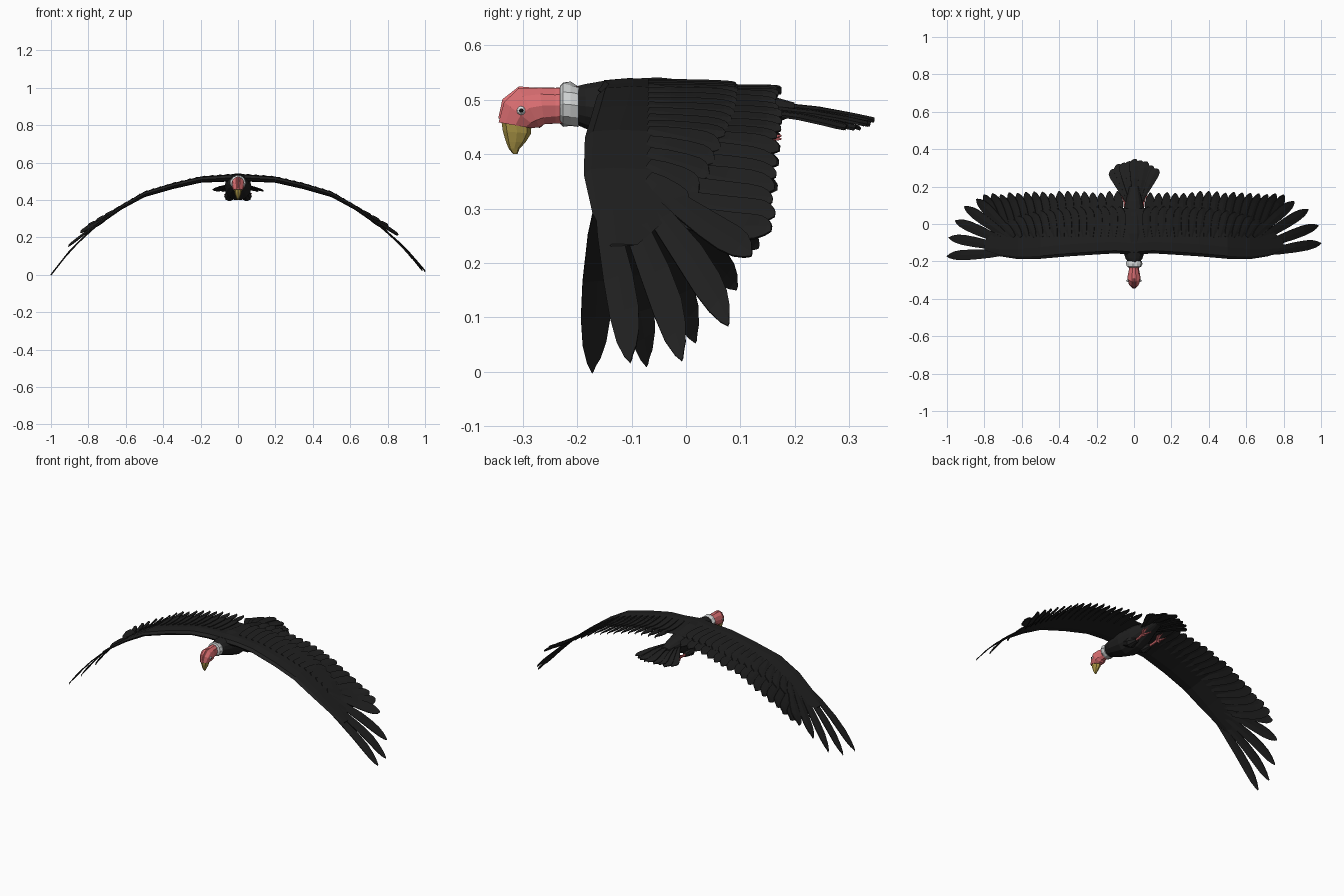
import bpy, bmesh, math, random
from mathutils import Vector, Matrix

if "Cube" in bpy.data.objects:
    bpy.data.objects.remove(bpy.data.objects["Cube"])

random.seed(4)


def material(name, rgb):
    m = bpy.data.materials.new(name)
    m.diffuse_color = (*rgb, 1)
    m.use_nodes = True
    m.node_tree.nodes["Principled BSDF"].inputs["Base Color"].default_value = m.diffuse_color
    return m


BLACK = material("feather_black", (0.014, 0.014, 0.014))
PINK = material("skin_pink", (0.72, 0.16, 0.17))
OCHRE = material("beak_ochre", (0.40, 0.30, 0.06))
GREY = material("collar_grey", (0.62, 0.64, 0.64))
WHITE = material("eye_white", (0.85, 0.85, 0.85))
DARK = material("pupil_dark", (0.01, 0.01, 0.01))


def finish(name, bm, mat, thickness=0):
    bmesh.ops.recalc_face_normals(bm, faces=bm.faces[:])
    me = bpy.data.meshes.new(name)
    bm.to_mesh(me)
    bm.free()
    me.materials.append(mat)
    ob = bpy.data.objects.new(name, me)
    bpy.context.collection.objects.link(ob)
    if thickness:
        mod = ob.modifiers.new("thickness", 'SOLIDIFY')
        mod.thickness = thickness
        mod.offset = 0
    return ob


def skin(bm, rings):
    """Join closed rings of points into a capped tube."""
    rows = [[bm.verts.new(p) for p in r] for r in rings]
    n = len(rows[0])
    for a, b in zip(rows, rows[1:]):
        for i in range(n):
            j = (i + 1) % n
            bm.faces.new((a[i], a[j], b[j], b[i]))
    bm.faces.new(rows[0])
    bm.faces.new(rows[-1])


def loft(bm, sections, n=10, x0=0, jitter=0):
    """Sections: y, z, half width, half height, tilt in degrees."""
    rings = []
    for y, z, rx, r, tilt in sections:
        a = math.radians(tilt)
        ring = []
        for i in range(n):
            t = 2 * math.pi * i / n
            k = 1 + random.uniform(-jitter, jitter)
            u = r * k * math.sin(t)
            ring.append((x0 + rx * k * math.cos(t), y - u * math.sin(a), z + u * math.cos(a)))
        rings.append(ring)
    skin(bm, rings)


def limb(bm, points, radii, n=6):
    """Tapered tube through a list of points."""
    pts = [Vector(p) for p in points]
    rings = []
    for i, p in enumerate(pts):
        d = pts[min(i + 1, len(pts) - 1)] - pts[max(i - 1, 0)]
        q = d.to_track_quat('Z', 'Y')
        rings.append([p + q @ Vector((radii[i] * math.cos(k * math.tau / n),
                                      radii[i] * math.sin(k * math.tau / n), 0)) for k in range(n)])
    skin(bm, rings)


def lerp(table, x, col=1):
    for a, b in zip(table, table[1:]):
        if x <= b[0]:
            break
    t = (x - a[0]) / (b[0] - a[0])
    return a[col] + (b[col] - a[col]) * t


QUILL = [(0, .45), (.25, .8), (.55, 1), (.75, 1), (.88, .8), (.96, .45), (1, .12)]
FAN = [(0, .3), (.3, .4), (.6, .75), (.85, 1), (.95, .9), (1, .45)]


def feather(bm, root, tip, width, height, shape=QUILL, tilt=0.004):
    """Flat vane from root to tip in plan; height(x, y, t) gives z."""
    r, e = Vector(root), Vector(tip)
    side = Vector((-(e - r).y, (e - r).x)).normalized() * width / 2
    rows = []
    for t, w in shape:
        row = []
        for k in (-1, 0, 1):
            p = r.lerp(e, t - (0.02 if k > 0 and t > .8 else 0)) + side * w * k
            row.append(bm.verts.new((p.x, p.y, height(p.x, p.y, t) + tilt * k + (.002 if k == 0 else 0))))
        rows.append(row)
    for a, b in zip(rows, rows[1:]):
        for k in (0, 1):
            bm.faces.new((a[k], a[k + 1], b[k + 1], b[k]))


# Wing: height of the top surface, then span station, leading edge, trailing edge, thickness
ARCH = [(0, .54), (.2, .525), (.35, .49), (.5, .445), (.62, .375), (.72, .30),
        (.8, .235), (.9, .135), (1.0, .008)]
PLAN = [(0, -.165, .08, .04), (.1, -.157, .09, .036), (.2, -.163, .09, .033), (.35, -.173, .085, .032),
        (.5, -.186, .065, .03), (.62, -.188, .035, .025), (.72, -.172, -.02, .018), (.8, -.14, -.09, .006)]
CHORD = [(0, -.5), (.06, -.1), (.25, 0), (.6, -.15), (1, -.35), (.6, -.6), (.25, -1), (.06, -.9)]
# Long outer feathers: tip x, tip y, lift above the arch
TIPS = {1: [(.855, .122, .045), (.93, .08, .0), (.985, -.005, .005), (1.0, -.10, .02)],
        -1: [(.84, .135, .045), (.905, .095, .035), (.955, .02, .0), (.99, -.07, .0), (1.0, -.17, .0)]}

for s, label in ((1, "right"), (-1, "left")):
    # solid arm of the wing
    bm = bmesh.new()
    skin(bm, [[(s * x, le + (tr - le) * c, lerp(ARCH, x) + th * h) for c, h in CHORD]
              for x, le, tr, th in PLAN])
    finish(label + "_wing_arm", bm, BLACK)

    # inner flight feathers
    bm = bmesh.new()
    for i in range(17):
        xt = .085 + .715 * i / 16
        lift = .045 * max(0, (xt - .6) / .2)
        yt = (.172 if xt < .65 else .172 - .12 * (xt - .65)) + random.uniform(-.008, .006)
        root = (xt - .15 * xt ** 2, -.04)
        feather(bm, root, (xt, yt), .05,
                lambda x, y, t: lerp(ARCH, x) - .014 + lift * t * t, tilt=.005)
    # long outer feathers fanned around the wrist
    tips = TIPS[s]
    for i, (xt, yt, lift) in enumerate(tips):
        f = i / (len(tips) - 1)
        root = (.66 + .03 * f, -.05 - .105 * f)
        feather(bm, root, (xt, yt), .054,
                lambda x, y, t: lerp(ARCH, x) - .008 + lift * t * t, tilt=.003)
    # covert row over the quills
    for i in range(16):
        x = .07 + .62 * i / 15
        feather(bm, (x - .1 * x * x, -.07), (x + .03 * x, lerp(PLAN, x, 2) + .005), .052,
                lambda px, py, t: lerp(ARCH, px) - .003 - .004 * t)
    bmesh.ops.scale(bm, vec=(s, 1, 1), verts=bm.verts[:])
    finish(label + "_flight_feathers", bm, BLACK, .004)

    # thigh, shank and toes tucked back under the tail
    bm = bmesh.new()
    limb(bm, [(s * .04, -.02, .44), (s * .046, .03, .42), (s * .046, .08, .415)], [.02, .028, .012], 8)
    finish(label + "_thigh", bm, BLACK)
    bm = bmesh.new()
    limb(bm, [(s * .046, .06, .417), (s * .048, .10, .418), (s * .05, .13, .425)], [.008, .007, .009])
    for dx, dz in ((-.022, .0), (0, .012), (.022, .004)):
        limb(bm, [(s * .05, .125, .425), (s * .05 + dx * .7, .15, .428 + dz),
                  (s * .05 + dx, .175, .428 + dz * 1.5)], [.006, .006, .002], 5)
    limb(bm, [(s * .05, .13, .425), (s * .055, .14, .41), (s * .05, .155, .405)], [.006, .005, .002], 5)
    finish(label + "_foot", bm, PINK)

    # eye and pupil
    for name, mat, x, r in (("eye", WHITE, .030, .0085), ("pupil", DARK, .0365, .004)):
        bm = bmesh.new()
        bmesh.ops.create_icosphere(bm, subdivisions=2, radius=r,
                                   matrix=Matrix.Translation((s * x, -.303, .48)))
        finish(label + "_" + name, bm, mat)

# Body
bm = bmesh.new()
loft(bm, [(-.205, .49, .03, .035, 0), (-.185, .488, .045, .042, 0), (-.14, .483, .06, .055, 0),
          (-.05, .47, .072, .073, 0), (.04, .467, .066, .066, 0), (.12, .478, .045, .04, 0),
          (.2, .483, .025, .012, 0)], 14)
finish("body", bm, BLACK)

# Tail fan
bm = bmesh.new()
for i in range(-4, 5):
    a = i / 4
    feather(bm, (a * .025, .09), (a * .122, .343 - .05 * a * a + random.uniform(-.006, .004)), .05,
            lambda x, y, t: .493 - .03 * t * t - .014 * abs(a) - .004 * (i % 2), FAN, .003)
finish("tail_feathers", bm, BLACK, .005)

# Collar ruff
bm = bmesh.new()
loft(bm, [(-.232, .492, .03, .034, 0), (-.226, .492, .039, .040, 0), (-.212, .491, .043, .041, 0),
          (-.198, .489, .040, .038, 0)], 11, jitter=.06)
finish("collar", bm, GREY)

# Bare neck and head, bending down to the beak
bm = bmesh.new()
loft(bm, [(-.2, .491, .03, .036, 0), (-.24, .489, .027, .034, 0), (-.265, .489, .031, .036, 8),
          (-.288, .485, .036, .043, 28), (-.304, .472, .033, .040, 52),
          (-.314, .453, .024, .032, 80)], 10, jitter=.03)
finish("head", bm, PINK)

# Low fleshy crest along the brow
bm = bmesh.new()
limb(bm, [(0, -.27, .518), (0, -.305, .518), (0, -.332, .497), (0, -.342, .465)], [.004, .008, .008, .004], 6)
finish("crest", bm, PINK)

# Hooked beak
bm = bmesh.new()
loft(bm, [(-.312, .456, .021, .028, 80), (-.311, .44, .019, .026, 85), (-.313, .422, .013, .018, 90),
          (-.316, .41, .008, .010, 90), (-.314, .4, .003, .004, 90)], 8)
finish("beak", bm, OCHRE)
